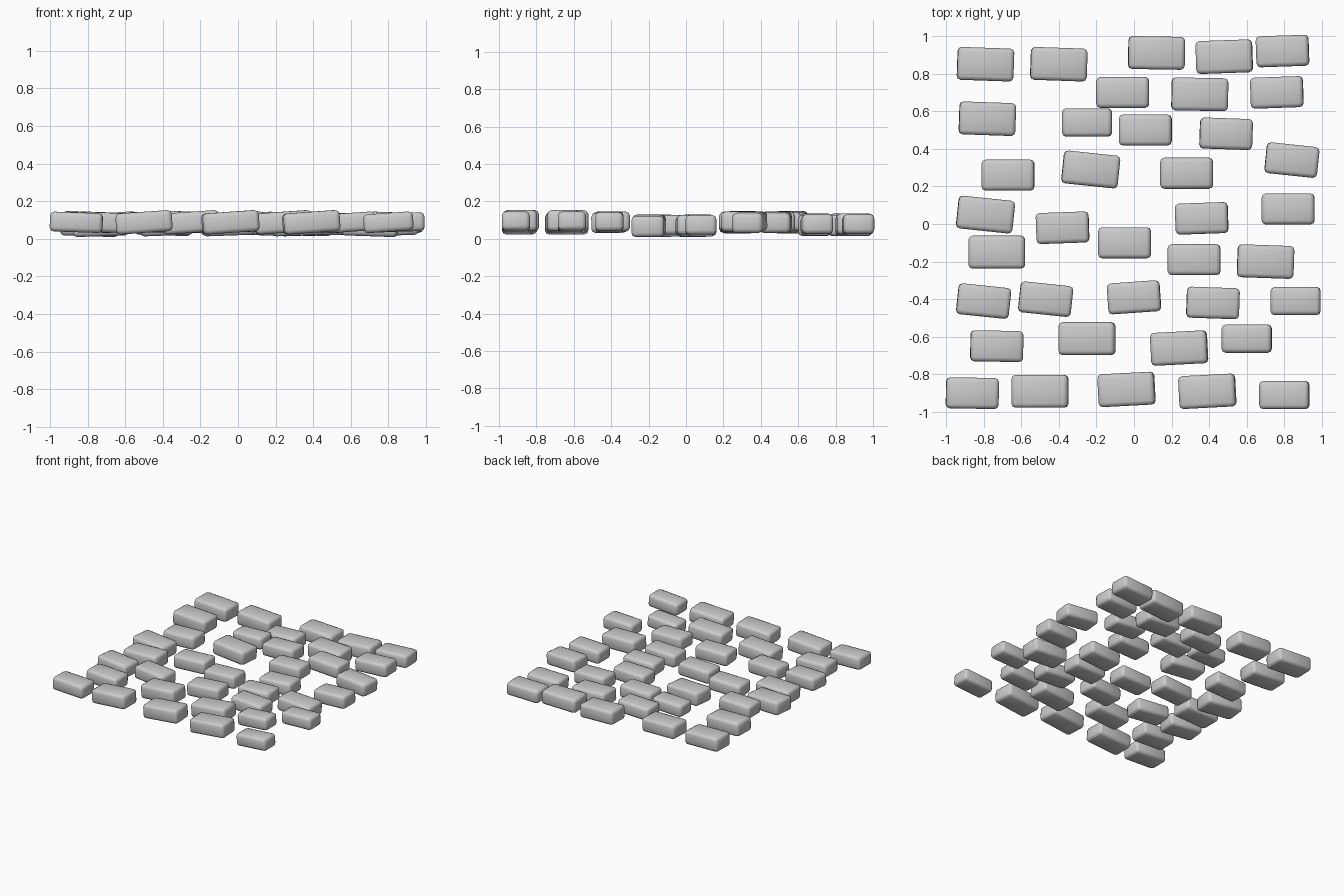
import bpy
from math import radians

default_cube = bpy.data.objects.get("Cube")
if default_cube:
    bpy.data.objects.remove(default_cube, do_unlink=True)

# Plain grey stone
stone = bpy.data.materials.new("grey stone")
stone.use_nodes = True
grey = (0.6, 0.6, 0.6, 1)
stone.diffuse_color = grey
stone.node_tree.nodes["Principled BSDF"].inputs["Base Color"].default_value = grey

# Centre x, centre y and turn in degrees of each brick, grouped by size
large_bricks = [
    (-.79, .85, -2), (-.4, .85, -2), (.12, .91, -1), (.48, .89, 2),
    (.35, .69, -1), (-.78, .56, -2), (-.23, .29, -6), (-.79, .05, -6),
    (-.73, -.15, 0), (.7, -.2, -2), (-.25, -.61, 0), (.24, -.66, 3),
    (-.5, -.89, 0), (-.04, -.88, 3), (.39, -.89, 3),
]
medium_bricks = [
    (.79, .92, 2), (-.06, .7, 0), (.76, .7, 2), (.06, .5, 0),
    (.49, .48, -2), (.84, .34, -6), (-.67, .26, 0), (.28, .27, 0),
    (-.38, -.02, 2), (-.05, -.1, 0), (.36, .03, 2), (.82, .08, 0),
    (.32, -.19, 0), (-.8, -.41, -6), (-.47, -.4, -6), (0, -.39, 4),
    (.42, -.42, -2), (-.73, -.65, -1), (-.86, -.9, -1),
]
small_bricks = [(-.25, .54, 0), (.86, -.41, 0), (.6, -.61, 0), (.8, -.91, 0)]


def row_height(y):
    """Height of a brick's middle: the front rows stand proud, the centre is sunk."""
    if y < -.3:
        return .088
    if y < .15:
        return .07
    return .088 if y < .6 else .075


def row_tilt(y, turn):
    """Bricks in the front rows rise to the right; others lean with their turn."""
    if y < -.5 and turn >= 0:
        return -4
    return 2 if turn < 0 else -2


def add_brick(size_name, length, width, height, x, y, turn):
    bpy.ops.mesh.primitive_cube_add(size=1, location=(x, y, row_height(y)))
    brick = bpy.context.object
    brick.name = size_name + "_brick"
    brick.scale = (length, width, height)
    bpy.ops.object.transform_apply(location=False, rotation=False, scale=True)
    brick.rotation_euler = (0, radians(row_tilt(y, turn)), radians(turn))
    brick.data.materials.append(stone)
    # Worn, softly shaded edges
    bevel = brick.modifiers.new("worn edges", "BEVEL")
    bevel.width = .022
    bevel.segments = 2
    bpy.ops.object.shade_smooth()


for name, length, width, height, bricks in (
    ("large", .3, .175, .112, large_bricks),
    ("medium", .28, .165, .105, medium_bricks),
    ("small", .265, .15, .1, small_bricks),
):
    for x, y, turn in bricks:
        add_brick(name, length, width, height, x, y, turn)
